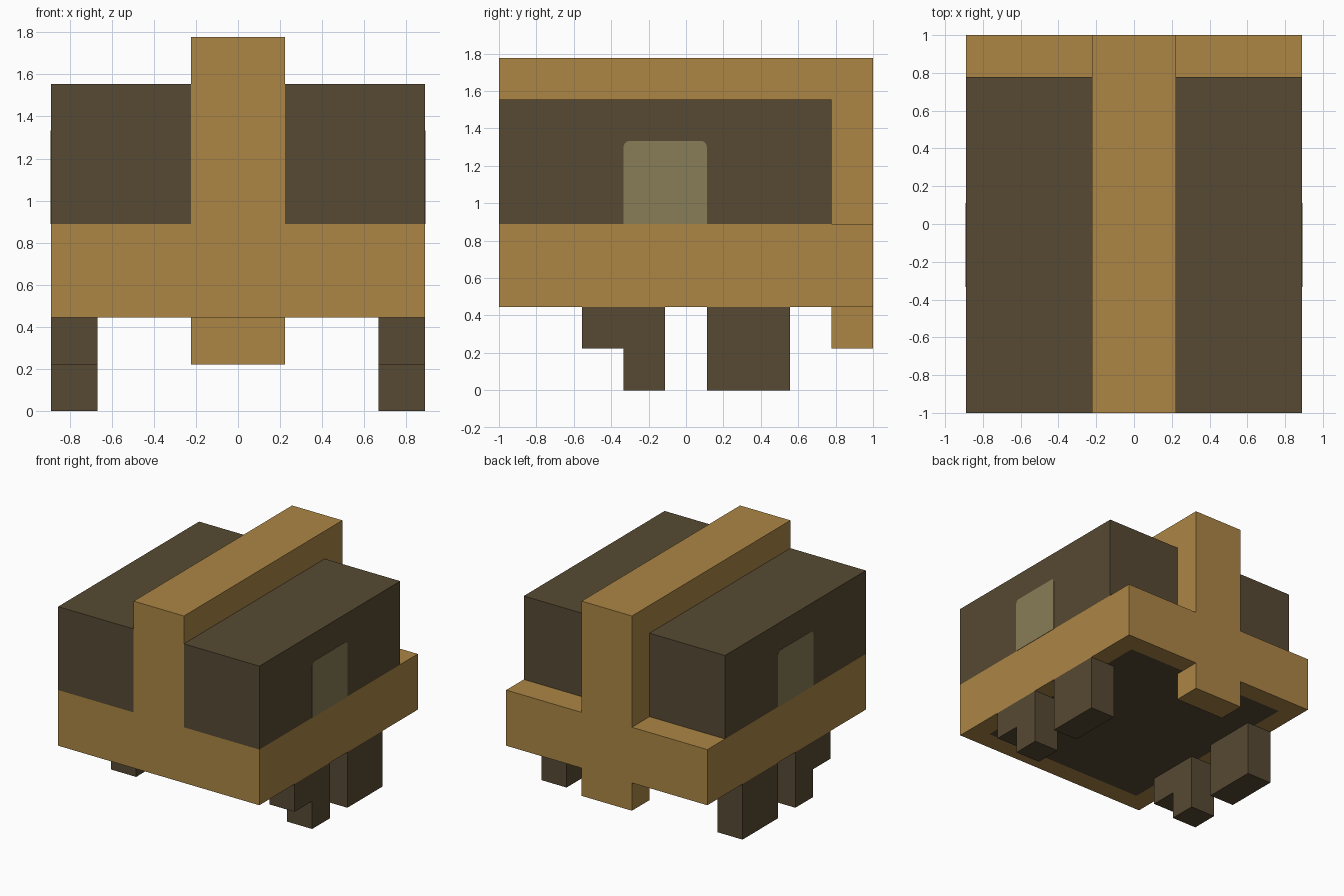
import bpy, bmesh, math
from mathutils import Vector

if "Cube" in bpy.data.objects:
    bpy.data.objects.remove(bpy.data.objects["Cube"])

U = 2 / 9  # grid module: every size is a multiple of this


def material(name, rgb):
    m = bpy.data.materials.new(name)
    m.diffuse_color = (*rgb, 1)
    m.use_nodes = True
    m.node_tree.nodes["Principled BSDF"].inputs["Base Color"].default_value = m.diffuse_color
    return m


TAN = material("tan", (0.413, 0.238, 0.060))
BROWN = material("dark brown", (0.095, 0.068, 0.033))
OLIVE = material("olive", (0.246, 0.202, 0.095))


def extrude(name, points, direction, *mats):
    """Solid made by pushing a flat outline along a direction."""
    bm = bmesh.new()
    face = bm.faces.new([bm.verts.new(p) for p in points])
    ext = bmesh.ops.extrude_face_region(bm, geom=[face])["geom"]
    bmesh.ops.translate(bm, vec=Vector(direction),
                        verts=[g for g in ext if isinstance(g, bmesh.types.BMVert)])
    bmesh.ops.recalc_face_normals(bm, faces=bm.faces[:])
    mesh = bpy.data.meshes.new(name)
    bm.to_mesh(mesh)
    bm.free()
    for m in mats:
        mesh.materials.append(m)
    obj = bpy.data.objects.new(name, mesh)
    bpy.context.collection.objects.link(obj)
    return obj


def box(name, x, y, z, mat):
    """Box from (min, max) pairs given in modules."""
    pts = [(x[0] * U, y[i] * U, z[j] * U) for i, j in ((0, 0), (1, 0), (1, 1), (0, 1))]
    return extrude(name, pts, ((x[1] - x[0]) * U, 0, 0), mat)


# Body and ridge: inverted T outline run front to back
outline = [(-4, 2), (4, 2), (4, 4), (1, 4), (1, 8), (-1, 8), (-1, 4), (-4, 4)]
body = extrude("body_and_ridge", [(x * U, -1, z * U) for x, z in outline],
               (0, 2, 0), TAN, BROWN)

# Dark belly panel inset in the underside
bm = bmesh.new()
bm.from_mesh(body.data)
bm.faces.ensure_lookup_table()
belly = next(f for f in bm.faces if f.normal.z < -0.9)
bmesh.ops.inset_region(bm, faces=[belly], thickness=U)
belly.material_index = 1
bm.to_mesh(body.data)
bm.free()

# Tail stub hanging below the back edge
box("tail", (-1, 1), (3.5, 4.5), (1, 2), TAN)

for side, s in (("left", -1), ("right", 1)):
    # Upper side block
    box(side + "_side_block", sorted((s, 4 * s)), (-4.5, 3.5), (4, 7), BROWN)

    # Back leg, and stepped front leg with its L outline
    box(side + "_back_leg", sorted((3 * s, 4 * s)), (0.5, 2.5), (0, 2), BROWN)
    step = [(-0.5, 0), (-0.5, 2), (-2.5, 2), (-2.5, 1), (-1.5, 1), (-1.5, 0)]
    extrude(side + "_front_leg", [(3 * s * U, y * U, z * U) for y, z in step],
            (s * U, 0, 0), BROWN)

    # Thin window plate with rounded top corners
    r = 0.03
    pts = [(-1.5 * U, 4 * U), (0.5 * U, 4 * U)]
    for cy, start in ((0.5 * U - r, 0), (-1.5 * U + r, 90)):
        for k in range(4):
            a = math.radians(start + 30 * k)
            pts.append((cy + r * math.cos(a), 6 * U - r + r * math.sin(a)))
    extrude(side + "_window", [(s * 4 * U, y, z) for y, z in pts],
            (s * 0.003, 0, 0), OLIVE)
